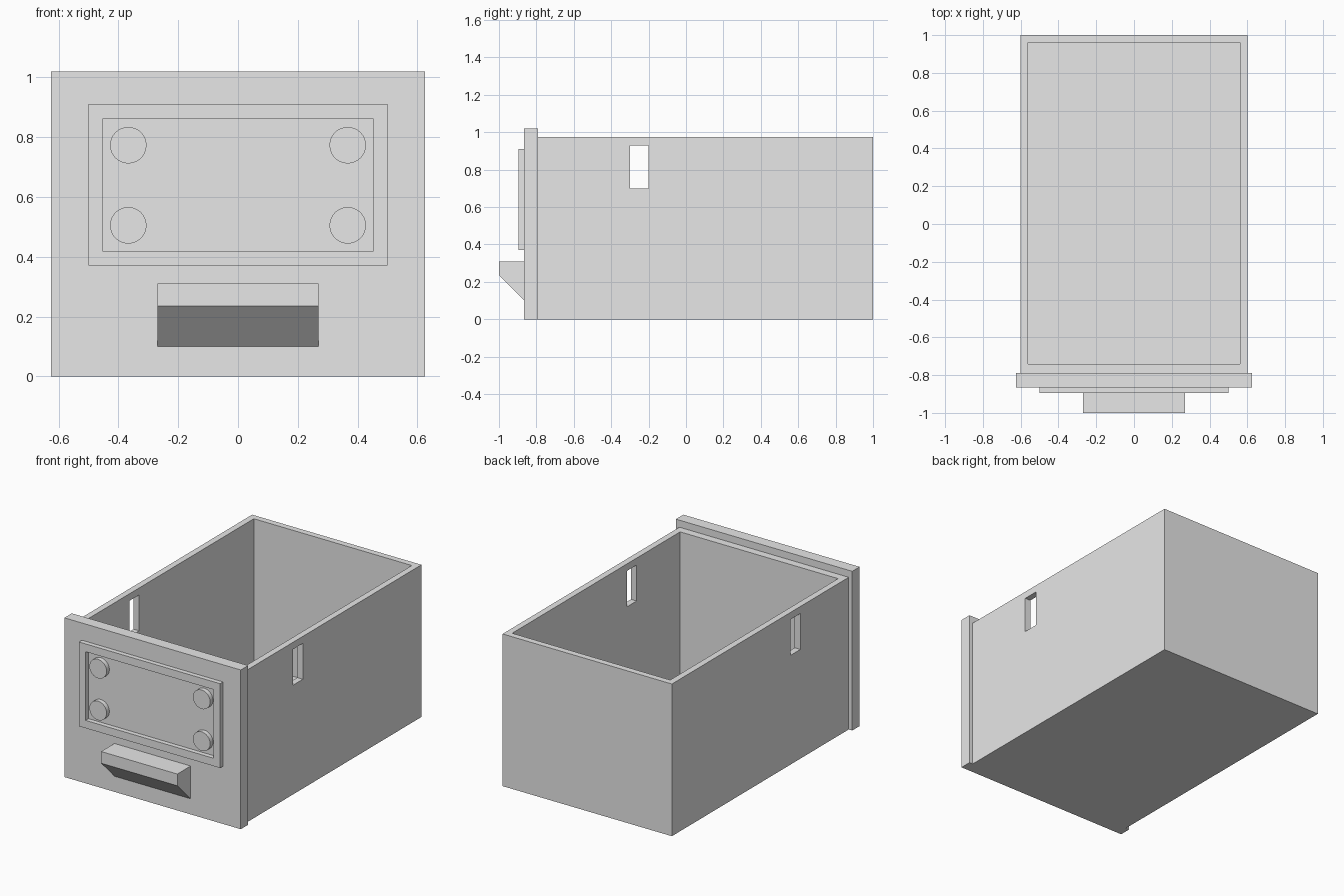
import bpy
import bmesh
import math
from mathutils import Matrix

default = bpy.data.objects.get("Cube")
if default:
    bpy.data.objects.remove(default, do_unlink=True)

grey = bpy.data.materials.new("plain grey")
grey.use_nodes = True
grey.diffuse_color = (0.8, 0.8, 0.8, 1)
grey.node_tree.nodes["Principled BSDF"].inputs["Base Color"].default_value = (0.8, 0.8, 0.8, 1)


def finish(name, bm):
    bmesh.ops.recalc_face_normals(bm, faces=bm.faces)
    mesh = bpy.data.meshes.new(name)
    bm.to_mesh(mesh)
    bm.free()
    mesh.materials.append(grey)
    obj = bpy.data.objects.new(name, mesh)
    bpy.context.collection.objects.link(obj)
    return obj


def box(name, x, y, z):
    """Box spanning the given (low, high) ranges."""
    bm = bmesh.new()
    bmesh.ops.create_cube(bm, size=1)
    for v in bm.verts:
        v.co = [r[0] if c < 0 else r[1] for c, r in zip(v.co, (x, y, z))]
    return finish(name, bm)


def cut(obj, cutter):
    cutter.hide_render = True
    cutter.hide_set(True)
    mod = obj.modifiers.new("cut", "BOOLEAN")
    mod.operation = "DIFFERENCE"
    mod.solver = "EXACT"
    mod.object = cutter
    # Bake the cut so the helper can go
    bpy.context.view_layer.update()
    graph = bpy.context.evaluated_depsgraph_get()
    mesh = bpy.data.meshes.new_from_object(obj.evaluated_get(graph))
    obj.modifiers.clear()
    obj.data = mesh
    bpy.data.objects.remove(cutter, do_unlink=True)


# Open drawer box with a slot through both side walls
drawer = box("drawer_box", (-0.6, 0.6), (-0.79, 1), (0, 0.975))
cut(drawer, box("cavity_cutter", (-0.56, 0.56), (-0.74, 0.96), (0.04, 1.2)))
cut(drawer, box("slot_cutter", (-0.8, 0.8), (-0.3, -0.2), (0.7, 0.93)))

# Front panel
box("front_panel", (-0.625, 0.625), (-0.865, -0.79), (0, 1.02))

# Label frame
frame = box("label_frame", (-0.5, 0.5), (-0.895, -0.865), (0.37, 0.91))
cut(frame, box("frame_cutter", (-0.453, 0.453), (-1, -0.8), (0.42, 0.86)))

# Four round studs inside the frame
for side, x in (("right", -0.367), ("left", 0.367)):
    for level, z in (("lower", 0.505), ("upper", 0.773)):
        bm = bmesh.new()
        bmesh.ops.create_cone(
            bm, cap_ends=True, segments=32, radius1=0.061, radius2=0.061, depth=0.03,
            matrix=Matrix.Translation((x, -0.878, z)) @ Matrix.Rotation(math.pi / 2, 4, "X"))
        for f in bm.faces:
            f.smooth = len(f.verts) == 4
        for e in bm.edges:
            e.smooth = all(f.smooth for f in e.link_faces)
        finish(f"{level}_{side}_stud", bm)

# Pull handle: side profile swept across x
bm = bmesh.new()
profile = [(-0.865, 0.31), (-1, 0.31), (-1, 0.235), (-0.865, 0.1)]
face = bm.faces.new([bm.verts.new((-0.27, y, z)) for y, z in profile])
swept = bmesh.ops.extrude_face_region(bm, geom=[face])
bmesh.ops.translate(bm, vec=(0.54, 0, 0),
                    verts=[g for g in swept["geom"] if isinstance(g, bmesh.types.BMVert)])
finish("pull_handle", bm)
